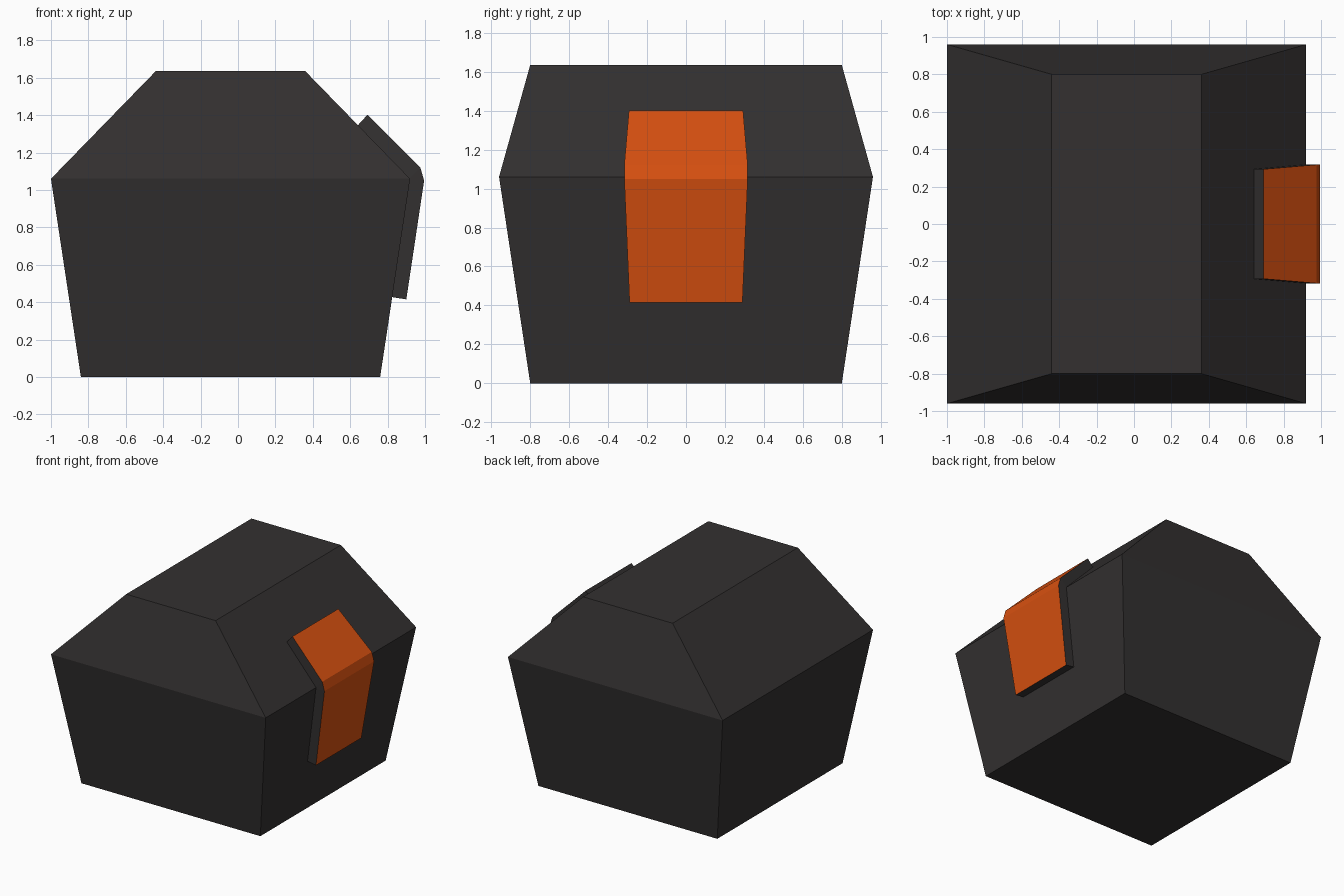
import bpy

if "Cube" in bpy.data.objects:
    bpy.data.objects.remove(bpy.data.objects["Cube"])


def material(name, color):
    m = bpy.data.materials.new(name)
    m.diffuse_color = (*color, 1)
    m.use_nodes = True
    m.node_tree.nodes["Principled BSDF"].inputs["Base Color"].default_value = m.diffuse_color
    return m


def loft(name, rings, mats):
    """Join equal-sized rings of points into a closed solid."""
    n = len(rings[0])
    verts = [p for ring in rings for p in ring]
    faces = [tuple(reversed(range(n))), tuple(range(len(verts) - n, len(verts)))]
    for r in range(len(rings) - 1):
        for i in range(n):
            j = (i + 1) % n
            faces.append((r * n + i, r * n + j, (r + 1) * n + j, (r + 1) * n + i))
    mesh = bpy.data.meshes.new(name)
    mesh.from_pydata(verts, [], faces)
    for m in mats:
        mesh.materials.append(m)
    obj = bpy.data.objects.new(name, mesh)
    bpy.context.collection.objects.link(obj)
    return obj


dark = material("charcoal", (0.033, 0.03, 0.03))
orange = material("orange", (0.68, 0.08, 0.005))

# Flared body with a hipped, flat-topped lid: (z, half x, half y)
CX = -0.04
sections = [(0, 0.80, 0.80), (1.06, 0.96, 0.96), (1.635, 0.40, 0.80)]
loft("body", [[(CX - a, -b, z), (CX + a, -b, z), (CX + a, b, z), (CX - a, b, z)]
              for z, a, b in sections], [dark])

# Folded clasp over the lid edge: (inner x, inner z, outer x, outer z, half width)
profile = [(0.818, 0.428, 0.90, 0.415, 0.29),
           (0.915, 1.05, 0.995, 1.05, 0.317),
           (0.915, 1.06, 0.975, 1.12, 0.317),
           (0.64, 1.345, 0.692, 1.402, 0.293)]
clasp = loft("clasp", [[(xi, -w, zi), (xo, -w, zo), (xo, w, zo), (xi, w, zi)]
                       for xi, zi, xo, zo, w in profile], [dark, orange])

# Only the outward faces of the clasp are orange
for r in range(len(profile) - 1):
    clasp.data.polygons[2 + r * 4 + 1].material_index = 1
